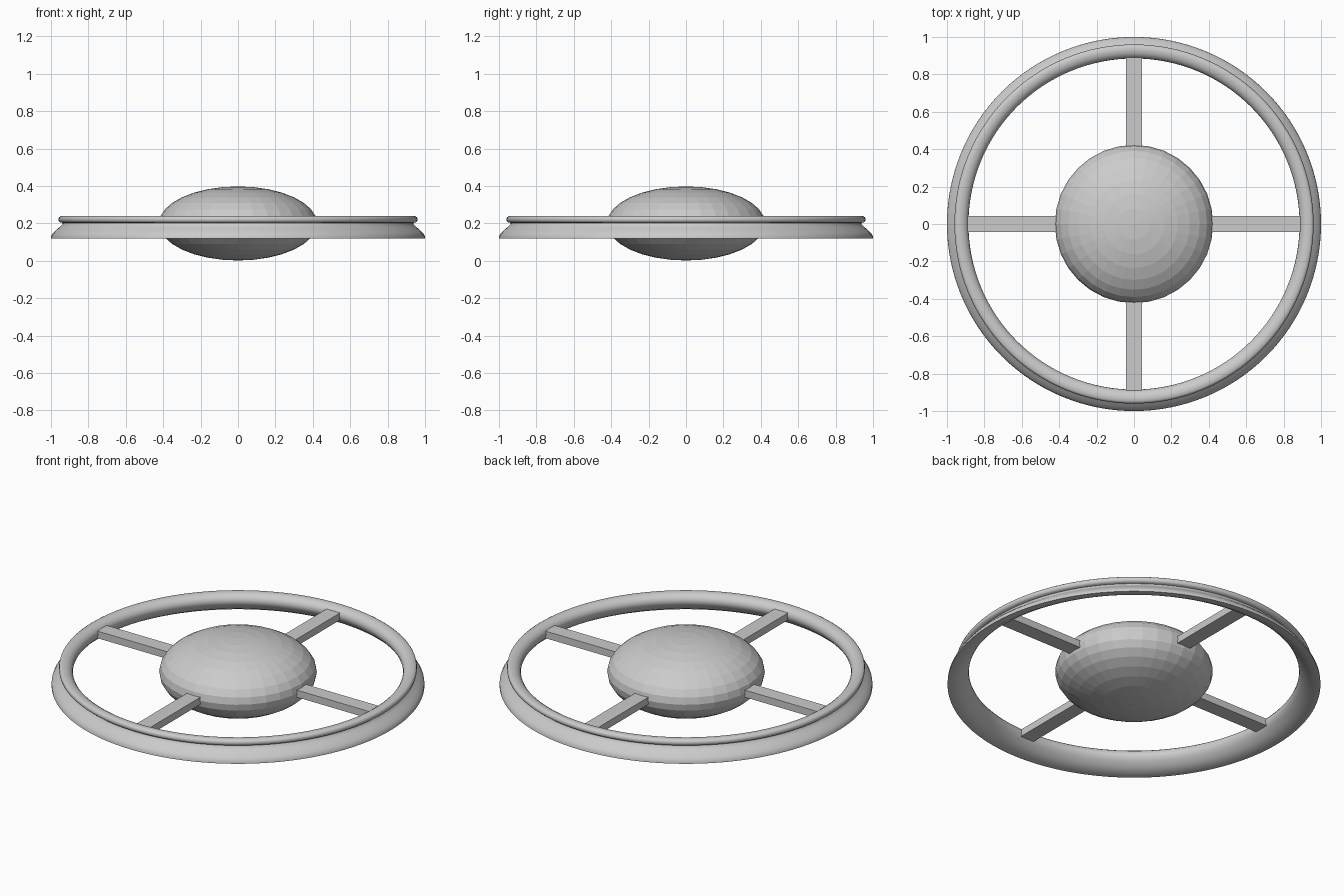
import bpy, bmesh
from math import cos, sin, tau, radians
from mathutils import Matrix

if "Cube" in bpy.data.objects:
    bpy.data.objects.remove(bpy.data.objects["Cube"])


def finish(name, bm):
    bmesh.ops.recalc_face_normals(bm, faces=bm.faces[:])
    mesh = bpy.data.meshes.new(name)
    bm.to_mesh(mesh)
    bm.free()
    obj = bpy.data.objects.new(name, mesh)
    bpy.context.collection.objects.link(obj)
    return obj


def lathe(name, profile, steps):
    """Revolve a closed (radius, z) profile around the z axis."""
    bm = bmesh.new()
    rings = [[bm.verts.new((r * cos(tau * i / steps), r * sin(tau * i / steps), z))
              for r, z in profile] for i in range(steps)]
    n = len(profile)
    for i in range(steps):
        a, b = rings[i], rings[(i + 1) % steps]
        for j in range(n):
            k = (j + 1) % n
            bm.faces.new((a[j], b[j], b[k], a[k]))
    return finish(name, bm)


# Outer rim: flared skirt, groove, rounded bead on top, sloping inner face
rim_profile = [
    (1.0, .12), (.999, .133), (.99, .148), (.972, .165), (.952, .182),
    (.937, .197), (.937, .203), (.95, .205), (.958, .212), (.96, .222),
    (.957, .233), (.948, .239), (.93, .24), (.912, .236), (.897, .226),
    (.888, .213), (.885, .198), (.888, .183), (.9, .165), (.925, .141),
    (.962, .12)]
rim = lathe("outer_rim", rim_profile, 128)
bpy.ops.object.select_all(action='DESELECT')
rim.select_set(True)
bpy.context.view_layer.objects.active = rim
bpy.ops.object.shade_smooth_by_angle(angle=radians(45))

# Hub: flattened, faceted sphere
bm = bmesh.new()
bmesh.ops.create_uvsphere(bm, u_segments=32, v_segments=16, radius=1)
bmesh.ops.transform(bm, verts=bm.verts[:],
                    matrix=Matrix.Translation((0, 0, .2)) @ Matrix.Diagonal((.423, .423, .198, 1)))
finish("central_hub", bm)

# Four flat spokes from hub to rim
INNER, OUTER = .36, .892
for i in range(4):
    bm = bmesh.new()
    bmesh.ops.create_cube(bm, size=1)
    place = (Matrix.Rotation(i * tau / 4, 4, 'Z')
             @ Matrix.Translation(((INNER + OUTER) / 2, 0, .197))
             @ Matrix.Diagonal((OUTER - INNER, .088, .042, 1)))
    bmesh.ops.transform(bm, verts=bm.verts[:], matrix=place)
    finish(f"spoke_{i + 1}", bm)
